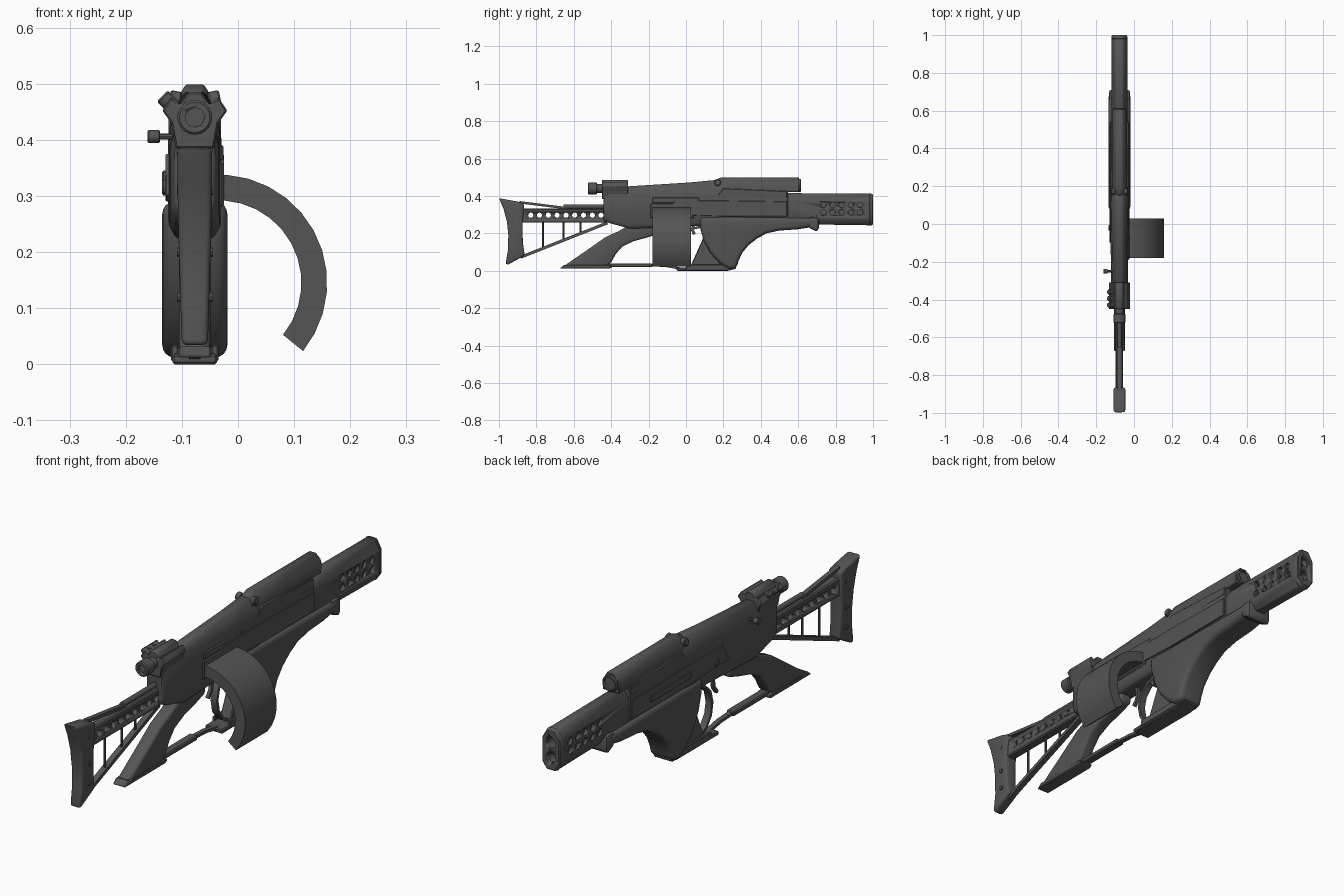
import bpy, bmesh, math
from mathutils import Vector

if "Cube" in bpy.data.objects:
    bpy.data.objects.remove(bpy.data.objects["Cube"])

CX = -0.077  # centre plane of the weapon
MAT = bpy.data.materials.new("dark_metal")
MAT.diffuse_color = (0.09, 0.09, 0.09, 1)
MAT.use_nodes = True
MAT.node_tree.nodes["Principled BSDF"].inputs["Base Color"].default_value = MAT.diffuse_color


def finish(name, bm, bevel=0, segs=1, angle=35):
    bmesh.ops.recalc_face_normals(bm, faces=bm.faces)
    me = bpy.data.meshes.new(name)
    bm.to_mesh(me)
    bm.free()
    ob = bpy.data.objects.new(name, me)
    bpy.context.collection.objects.link(ob)
    me.materials.append(MAT)
    bpy.ops.object.select_all(action='DESELECT')
    bpy.context.view_layer.objects.active = ob
    ob.select_set(True)
    if bevel:
        m = ob.modifiers.new("bevel", 'BEVEL')
        m.width, m.segments, m.limit_method = bevel, segs, 'ANGLE'
        m.angle_limit = math.radians(50)
        bpy.ops.object.modifier_apply(modifier="bevel")
    bpy.ops.object.shade_smooth_by_angle(angle=math.radians(angle))
    return ob


def skin(bm, rings):
    """Bridge equal-length rings of points and cap both ends."""
    vs = [[bm.verts.new(p) for p in r] for r in rings]
    for a, b in zip(vs, vs[1:]):
        for i in range(len(a)):
            j = (i + 1) % len(a)
            bm.faces.new((a[i], a[j], b[j], b[i]))
    bm.faces.new(vs[0])
    bm.faces.new(vs[-1])


def side(name, pts, hw, bevel=0.004, segs=1, dx=0, taper=lambda z: 1):
    """Side profile in (y, z), extruded across x."""
    bm = bmesh.new()
    skin(bm, [[(CX + dx + s * hw * taper(z), y, z) for y, z in pts] for s in (-1, 1)])
    return finish(name, bm, bevel, segs)


def box(name, y0, y1, z0, z1, hw, bevel=0.004, dx=0):
    return side(name, [(y0, z0), (y1, z0), (y1, z1), (y0, z1)], hw, bevel, dx=dx)


def strip(name, path, t, hw):
    """Flat bar following a path in (y, z)."""
    a, b = [], []
    for i, p in enumerate(path):
        d = Vector(path[min(i + 1, len(path) - 1)]) - Vector(path[max(i - 1, 0)])
        n = Vector((-d.y, d.x)).normalized() * t / 2
        a.append(tuple(Vector(p) + n))
        b.append(tuple(Vector(p) - n))
    return side(name, a + b[::-1], hw, 0)


def loft(name, stations, bevel=0.003):
    """Stations (y, half section of (dx, z)), mirrored about the centre plane."""
    bm = bmesh.new()
    skin(bm, [[(CX + x, y, z) for x, z in h] + [(CX - x, y, z) for x, z in h[::-1]]
              for y, h in stations])
    return finish(name, bm, bevel)


def add_cyl(bm, a, b, r, n=16):
    a, b = Vector(a), Vector(b)
    q = (b - a).to_track_quat('Z', 'Y')
    skin(bm, [[c + q @ Vector((r * math.cos(t), r * math.sin(t), 0))
               for t in (2 * math.pi * i / n for i in range(n))] for c in (a, b)])


def cyl(name, a, b, r, n=16, bevel=0):
    bm = bmesh.new()
    add_cyl(bm, (CX + a[0], *a[1:]), (CX + b[0], *b[1:]), r, n)
    return finish(name, bm, bevel)


def drill(ob, holes, n=12):
    """Cut cylinders (a, b, radius) out of ob."""
    bm = bmesh.new()
    for a, b, r in holes:
        add_cyl(bm, (CX + a[0], *a[1:]), (CX + b[0], *b[1:]), r, n)
    cutter = finish("cutter", bm)
    cutter.hide_render = True
    bpy.context.view_layer.objects.active = ob
    m = ob.modifiers.new("holes", 'BOOLEAN')
    m.operation, m.solver, m.object = 'DIFFERENCE', 'EXACT', cutter
    bpy.ops.object.modifier_apply(modifier="holes")
    bpy.data.objects.remove(cutter)


# Receiver and covers
def body(w, zb, zt, wt):
    return [(w * .75, zb), (w, zb + .02), (w, zt - .03), (wt, zt)]

loft("receiver", [(-.44, body(.035, .27, .41, .03)), (-.41, body(.043, .255, .42, .035)),
                  (-.3, body(.045, .225, .42, .035)), (.08, body(.048, .24, .42, .04)),
                  (.2, body(.048, .275, .43, .04)), (.545, body(.046, .275, .43, .038))])
loft("top_cover", [(-.33, [(.036, .39), (.036, .42), (.018, .45)]),
                   (.02, [(.046, .39), (.042, .435), (.018, .472)]),
                   (.155, [(.047, .39), (.044, .44), (.018, .485)]),
                   (.2, [(.047, .39), (.044, .43), (.018, .46)])])
loft("front_cover", [(.15, [(.034, .42), (.036, .455), (.013, .485)]),
                     (.19, [(.038, .42), (.04, .46), (.016, .499)]),
                     (.605, [(.038, .42), (.04, .46), (.016, .499)])])
lamp = cyl("lamp", (0, .56, .456), (0, .615, .456), .034, 20, .004)
drill(lamp, [((0, .6, .456), (0, .63, .456), .026)], 20)
for s in (-1, 1):
    cyl("cover_pin", (s * .025, .17, .468), (s * .046, .17, .472), .017, 12, .003)
    side("side_panel", [(-.1, .3), (-.06, .375), (.18, .375), (.54, .37), (.54, .29), (.2, .29)],
         .004, .002, dx=s * .048)
    side("cheek_panel", [(.16, .39), (.2, .44), (.54, .425), (.54, .39)], .004, .002, dx=s * .043)
box("ejection_rail", .15, .42, .32, .345, .004, .002, dx=-.054)
cyl("side_button", (-.045, -.02, .315), (-.058, -.02, .315), .014, 12, .002)

# Rear sight block with angled knobs
loft("sight_block", [(y, [(.034, .385), (.042, .43), (.058, .452), (.042, .476), (.026, .462),
                          (.012, .485)]) for y in (-.45, -.31)])
cyl("sight_tube", (0, -.5, .44), (0, -.4, .44), .023, 20)
eyepiece = cyl("eyepiece", (0, -.525, .44), (0, -.475, .44), .031, 20, .004)
drill(eyepiece, [((0, -.54, .44), (0, -.515, .44), .017)], 20)
for y in (-.43, -.395, -.36):
    cyl("sight_knob", (-.035, y, .455), (-.058, y, .478), .014, 12, .003)
cyl("charging_stem", (-.03, -.25, .406), (-.07, -.25, .406), .006, 10)
cyl("charging_knob", (-.062, -.25, .406), (-.084, -.25, .406), .012, 14, .002)

# Barrel shroud with side vents and two bores
def oct_half(w, zb, zt):
    return [(w * .5, zb), (w, zb + .03), (w, zt - .04), (w * .45, zt)]

shroud = loft("barrel_shroud", [(.53, oct_half(.042, .25, .415)), (.985, oct_half(.042, .243, .412))])
drill(shroud, [((s * .03, .735 + .049 * i, z), (s * .06, .735 + .049 * i, z), .015)
               for i in range(5) for z in (.312, .352) for s in (-1, 1)])
bores = [((0, .85, z), (0, 1.02, z), .022) for z in (.295, .357)]
drill(shroud, bores, 16)
muzzle = loft("muzzle_plate", [(.98, oct_half(.044, .24, .415)), (1.0, oct_half(.04, .245, .41))])
drill(muzzle, bores, 16)

# Sweeping foregrip and its foot
side("foregrip", [(.07, .29), (.705, .283), (.68, .235), (.6, .222), (.5, .215), (.43, .2), (.38, .172),
                  (.335, .137), (.3, .095), (.28, .05), (.27, .012), (.225, .012), (.18, .04),
                  (.13, .095), (.095, .16), (.075, .23)], .058, .022, 4)
side("foregrip_lip", [(.655, .287), (.71, .285), (.71, .218), (.695, .212), (.655, .23)], .056, .012, 2)
side("foot_web", [(.02, .015), (.25, .015), (.2, .1), (.1, .2), (.085, .16)], .025)
side("foot", [(-.05, 0), (.225, 0), (.27, .012), (.262, .035), (.2, .022), (-.05, .018)], .04)
for s in (-1, 1):
    box("foot_wing", .0, .26, .006, .034, .006, .002, dx=s * .036)

# Trigger and guard
strip("trigger_guard", [(.08, .235), (.01, .22), (-.032, .18), (-.045, .13), (-.035, .08),
                        (-.005, .04), (.04, .015)], .012, .014)
strip("trigger", [(-.075, .25), (-.065, .21), (-.07, .18), (-.09, .155)], .013, .007)
strip("trigger_spur", [(.04, .245), (.035, .215), (.045, .195)], .016, .012)

# Rear pistol grip and base bar
side("pistol_grip", [(-.14, .25), (-.32, .235), (-.36, .212), (-.43, .18), (-.53, .11), (-.61, .055),
                     (-.665, .018), (-.43, .022), (-.4, .045), (-.375, .09), (-.34, .13),
                     (-.28, .158), (-.2, .18), (-.14, .2)], .028, .012, 3)
side("grip_base", [(-.675, .012), (-.41, .012), (-.39, .022), (-.41, .032), (-.65, .032)], .03)
box("base_bar", -.42, -.18, .02, .04, .018)
strip("base_link", [(-.2, .03), (-.11, .026), (-.03, .012)], .012, .01)

# Skeleton stock
bar = box("stock_bar", -.88, -.42, .257, .333, .02, .005)
drill(bar, [((-.05, -.83 + .047 * i, .297), (.05, -.83 + .047 * i, .297), .014) for i in range(9)])
side("butt_plate", [(-1, .388), (-.975, .33), (-.957, .26), (-.95, .19), (-.952, .11), (-.965, .034),
                    (-.95, .034), (-.862, .082), (-.872, .15), (-.875, .24), (-.865, .358), (-.9, .37)],
     .031, .01, 3, taper=lambda z: .72 + .28 * min(1, z / .3))
for z in (.12, .2, .31):
    for s in (-1, 1):
        cyl("butt_screw", (s * .02, -.905, z), (s * .032, -.905, z), .009, 10)
strip("lower_strut", [(-.885, .072), (-.42, .256)], .016, .012)
strip("upper_strut", [(-.89, .366), (-.64, .335)], .013, .01)
cyl("stock_rod", (0, -.655, .343), (0, -.42, .343), .011, 12)
for y, z in ((-.765, .12), (-.655, .163), (-.565, .2)):
    cyl("stock_brace", (0, y, z), (0, y, .26), .005, 8)

# Curved side magazine and its port
bm = bmesh.new()
rings = []
for i in range(13):
    t = math.radians(97 - 136 * i / 12)
    rings.append([(-.034 + r * math.cos(t), y, .145 + r * math.sin(t))
                  for r, y in ((.193, -.18), (.193, .028), (.147, .028), (.147, -.18))])
skin(bm, rings)
finish("magazine", bm, angle=20)
box("magazine_port", -.19, .04, .28, .36, .006, dx=.046)
box("port_cover", -.18, .07, .362, .392, .006, dx=.045)
